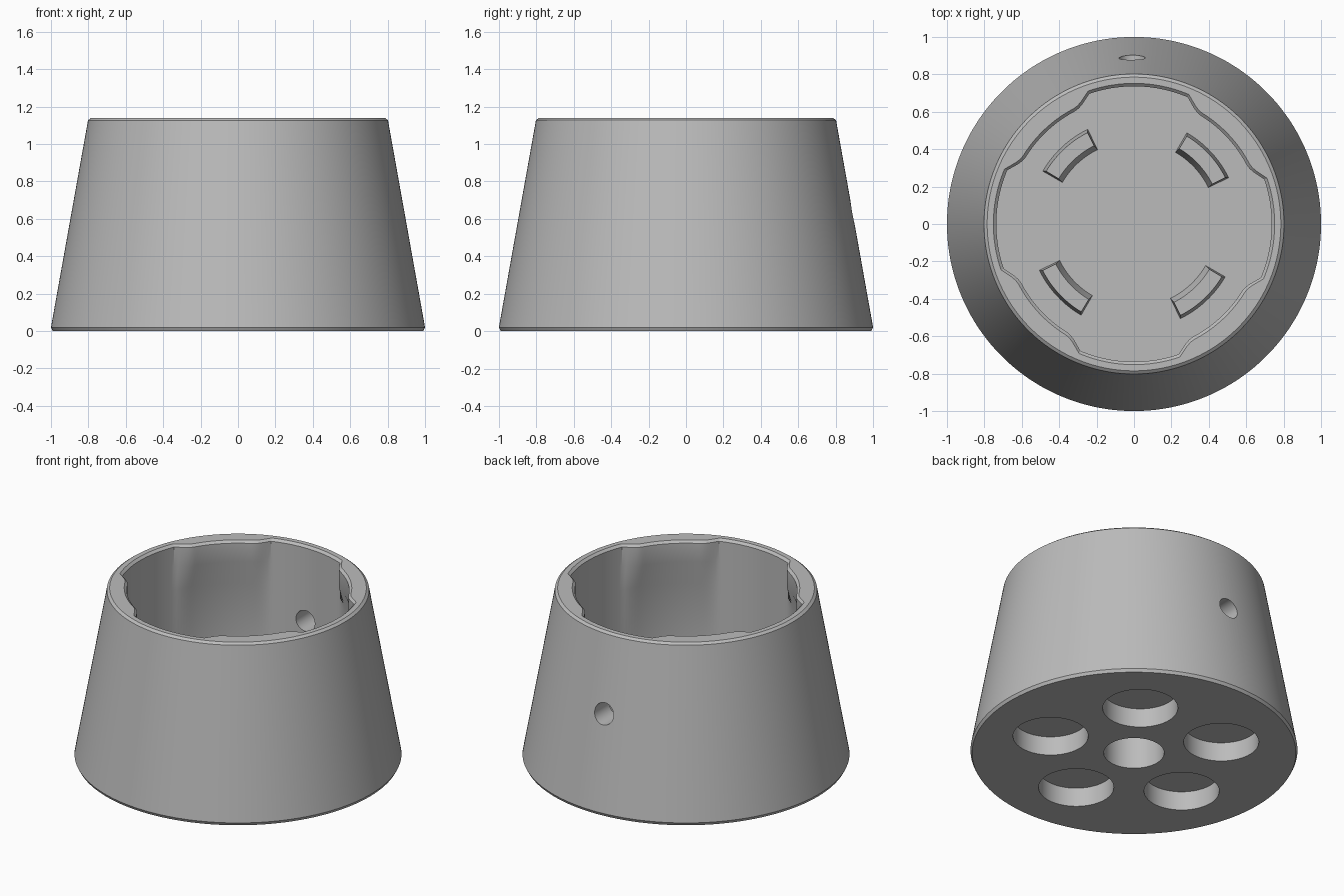
import bpy, bmesh, math
from math import radians, sin, cos, pi
from mathutils import Matrix

SEG = 240            # steps around the body
TURN = 43            # heading of the first lug, degrees
FLOOR = 0.34         # height of the cavity floor

if "Cube" in bpy.data.objects:
    bpy.data.objects.remove(bpy.data.objects["Cube"], do_unlink=True)

# Single plain grey
grey = bpy.data.materials.new("plain grey")
grey.use_nodes = True
colour = (0.5, 0.5, 0.5, 1)
grey.diffuse_color = colour
grey.node_tree.nodes["Principled BSDF"].inputs["Base Color"].default_value = colour


def make(name, bm):
    bmesh.ops.recalc_face_normals(bm, faces=bm.faces)
    mesh = bpy.data.meshes.new(name)
    bm.to_mesh(mesh)
    bm.free()
    mesh.materials.append(grey)
    obj = bpy.data.objects.new(name, mesh)
    bpy.context.collection.objects.link(obj)
    return obj


def activate(obj):
    bpy.ops.object.select_all(action="DESELECT")
    obj.select_set(True)
    bpy.context.view_layer.objects.active = obj


def smooth(obj):
    activate(obj)
    bpy.ops.object.shade_smooth_by_angle(angle=radians(25))


def polar(r, angle, z):
    return (r * cos(angle), r * sin(angle), z)


def lug_depth(degrees):
    """Inward bulge of the four lugs, steep at the ends and eased to flat."""
    off = abs((degrees + 45) % 90 - 45)
    t = max(0, min(1, (24 - off) / 9))
    return 0.056 * sin(t * pi / 2)


# Body: rings of (radius, height, share of lug depth), outside then inside
rings = [(0.99, 0, 0), (1, 0.02, 0), (0.802, 1.127, 0), (0.785, 1.14, 0),
         (0.752, 1.14, 1), (0.736, 1.125, 1), (0.736, 1.0, 1),
         (0.736, 0.83, 0), (0.736, FLOOR, 0)]
bm = bmesh.new()
loops = []
for r, z, share in rings:
    loop = []
    for i in range(SEG):
        deg = 360 * i / SEG
        loop.append(bm.verts.new(polar(r - share * lug_depth(deg), radians(deg + TURN), z)))
    loops.append(loop)
for a, b in zip(loops, loops[1:]):
    for i in range(SEG):
        j = (i + 1) % SEG
        bm.faces.new((a[i], a[j], b[j], b[i]))
bm.faces.new(loops[0])
bm.faces.new(loops[-1])
body = make("tapered_body", bm)


def drill(radius, depth, matrix):
    """Cut a round hole centred on the matrix, along its local z."""
    bm = bmesh.new()
    bmesh.ops.create_cone(bm, cap_ends=True, segments=64, radius1=radius,
                          radius2=radius, depth=depth, matrix=matrix)
    cutter = make("hole_cutter", bm)
    cutter.hide_render = True
    activate(body)
    mod = body.modifiers.new("hole", "BOOLEAN")
    mod.operation = "DIFFERENCE"
    mod.solver = "EXACT"
    mod.object = cutter
    bpy.ops.object.modifier_apply(modifier=mod.name)
    bpy.data.objects.remove(cutter, do_unlink=True)


# Underside: a centre pocket and a ring of five shallow pockets
drill(0.185, 0.5, Matrix.Translation((0, 0, 0)))
for k in range(5):
    drill(0.23, 0.256, Matrix.Translation(polar(0.55, radians(72 * k - 90), 0)))

# Side hole through the back wall
drill(0.07, 0.7, Matrix.Translation((-0.01, 0.85, 0.633)) @ Matrix.Rotation(pi / 2, 4, "X"))
smooth(body)


# Four tapered arc blocks standing on the cavity floor
def arc_block(name, heading, steps=12):
    bm = bmesh.new()
    sections = []
    for i in range(steps + 1):
        t = 2 * i / steps - 1
        low, high = radians(heading + 17 * t), radians(heading + 16 * t)
        top = FLOOR + 0.1
        sections.append([bm.verts.new(p) for p in (
            polar(0.44, low, FLOOR - 0.01), polar(0.565, low, FLOOR - 0.01),
            polar(0.548, high, top), polar(0.47, high, top))])
    for a, b in zip(sections, sections[1:]):
        for i in range(4):
            j = (i + 1) % 4
            bm.faces.new((a[i], a[j], b[j], b[i]))
    bm.faces.new(sections[0])
    bm.faces.new(sections[-1])
    smooth(make(name, bm))


for k in range(4):
    arc_block(f"floor_block_{k + 1}", TURN + 90 * k)
